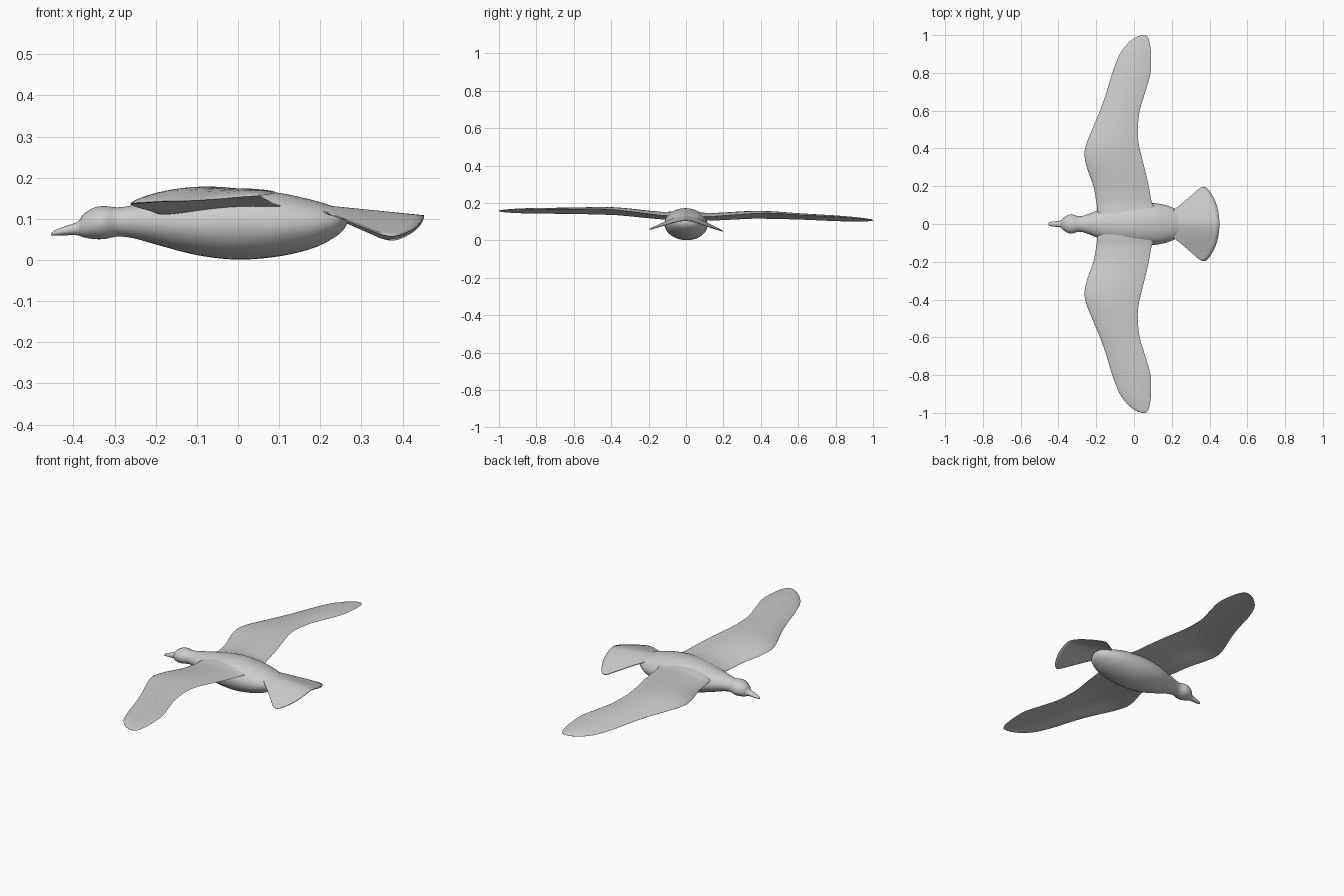
import bpy, bmesh, math

ROLL = -0.025  # slight bank: the -y wing rides higher


def smooth_rows(rows, n):
    # Catmull-Rom interpolation between key rows
    out = []
    for i in range(len(rows) - 1):
        p0, p1 = rows[max(i - 1, 0)], rows[i]
        p2, p3 = rows[i + 1], rows[min(i + 2, len(rows) - 1)]
        for k in range(n):
            t = k / n
            out.append([0.5 * (2*b + (c - a)*t + (2*a - 5*b + 4*c - d)*t*t
                               + (3*b - a - 3*c + d)*t**3)
                        for a, b, c, d in zip(p0, p1, p2, p3)])
    out.append(list(rows[-1]))
    return out


def skin(name, rings, closed=True):
    # Bridge successive rings of points into one smooth surface
    bm = bmesh.new()
    vs = [[bm.verts.new((x, y, z + ROLL * y)) for x, y, z in r] for r in rings]
    n = len(vs[0])
    for a, b in zip(vs, vs[1:]):
        for j in range(n if closed else n - 1):
            k = (j + 1) % n
            bm.faces.new((a[j], a[k], b[k], b[j]))
    if closed:
        bm.faces.new(vs[0])
        bm.faces.new(vs[-1])
    bmesh.ops.recalc_face_normals(bm, faces=bm.faces)
    me = bpy.data.meshes.new(name)
    bm.to_mesh(me)
    bm.free()
    ob = bpy.data.objects.new(name, me)
    bpy.context.collection.objects.link(ob)
    bpy.ops.object.select_all(action='DESELECT')
    ob.select_set(True)
    bpy.context.view_layer.objects.active = ob
    bpy.ops.object.shade_smooth_by_angle(angle=math.radians(50))
    return ob


# Body with head and beak: x, bottom z, top z, half width
body_keys = [
    (-0.455, 0.060, 0.064, 0.003), (-0.445, 0.059, 0.072, 0.010),
    (-0.42, 0.060, 0.082, 0.014), (-0.39, 0.060, 0.093, 0.018),
    (-0.375, 0.055, 0.112, 0.032), (-0.35, 0.051, 0.127, 0.047),
    (-0.325, 0.051, 0.131, 0.050), (-0.29, 0.057, 0.128, 0.041),
    (-0.25, 0.052, 0.134, 0.050), (-0.20, 0.038, 0.143, 0.070),
    (-0.10, 0.012, 0.162, 0.103), (0.0, 0.001, 0.172, 0.115),
    (0.10, 0.009, 0.163, 0.112), (0.18, 0.028, 0.146, 0.096),
    (0.23, 0.052, 0.131, 0.072), (0.255, 0.072, 0.122, 0.045),
    (0.266, 0.090, 0.110, 0.012)]
rings = []
for x, lo, hi, w in smooth_rows(body_keys, 5):
    rings.append([(x, w * math.cos(a), (lo + hi) / 2 + (hi - lo) / 2 * math.sin(a))
                  for a in (math.tau * j / 40 for j in range(40))])
skin("body", rings)

# Wings: span y, leading x, trailing x, leading z, trailing z, half thickness
wing_keys = [
    (0.00, -0.19, 0.12, 0.118, 0.130, 0.020), (0.08, -0.195, 0.108, 0.113, 0.129, 0.017),
    (0.12, -0.20, 0.093, 0.112, 0.130, 0.014), (0.20, -0.215, 0.078, 0.116, 0.137, 0.013),
    (0.30, -0.25, 0.055, 0.123, 0.147, 0.012), (0.37, -0.262, 0.037, 0.127, 0.153, 0.011),
    (0.43, -0.25, 0.024, 0.128, 0.156, 0.011), (0.50, -0.222, 0.02, 0.128, 0.156, 0.010),
    (0.60, -0.18, 0.030, 0.128, 0.152, 0.009), (0.70, -0.145, 0.060, 0.126, 0.149, 0.008),
    (0.80, -0.115, 0.088, 0.124, 0.146, 0.007), (0.90, -0.075, 0.090, 0.124, 0.141, 0.006),
    (0.96, -0.028, 0.083, 0.126, 0.137, 0.004), (0.99, 0.013, 0.072, 0.129, 0.134, 0.003),
    (1.00, 0.045, 0.060, 0.131, 0.132, 0.001)]
wing_rows = smooth_rows(wing_keys, 4)
for side, name in ((-1, "right_wing"), (1, "left_wing")):
    rings = []
    for y, xl, xt, zl, zt, h in wing_rows:
        ring = []
        for j in range(32):
            a = math.tau * j / 32
            u = (1 - math.cos(a)) / 2
            camber = 0.055 * (xt - xl) * 4 * u * (1 - u)
            z = zl + (zt - zl) * u + camber + h * math.sin(a) * (1.2 - 0.7 * u)
            ring.append((xl + (xt - xl) * u, side * y, z))
        rings.append(ring)
    skin(name, rings)

# Tail fan: rounded outer edge lofted back to a narrow root
half = [(0.452, 0.0), (0.447, 0.06), (0.434, 0.11), (0.412, 0.155),
        (0.388, 0.187), (0.367, 0.196), (0.345, 0.187)]
edge = smooth_rows([(x, -y) for x, y in half[:0:-1]] + half, 4)
rings = []
for i in range(13):
    s = i / 12
    ring = []
    for ex, ey in edge:
        x = 0.2 + (ex - 0.2) * s
        y = ey * (0.33 + 0.67 * s)
        z = 0.132 - 0.1 * (x - 0.2) - 0.31 * (math.hypot(y, 0.05) - 0.05) - 0.07 * abs(y)
        ring.append((x, y, z))
    rings.append(ring)
tail = skin("tail", rings, closed=False)
thick = tail.modifiers.new("thickness", 'SOLIDIFY')
thick.thickness = 0.004
thick.offset = 0
